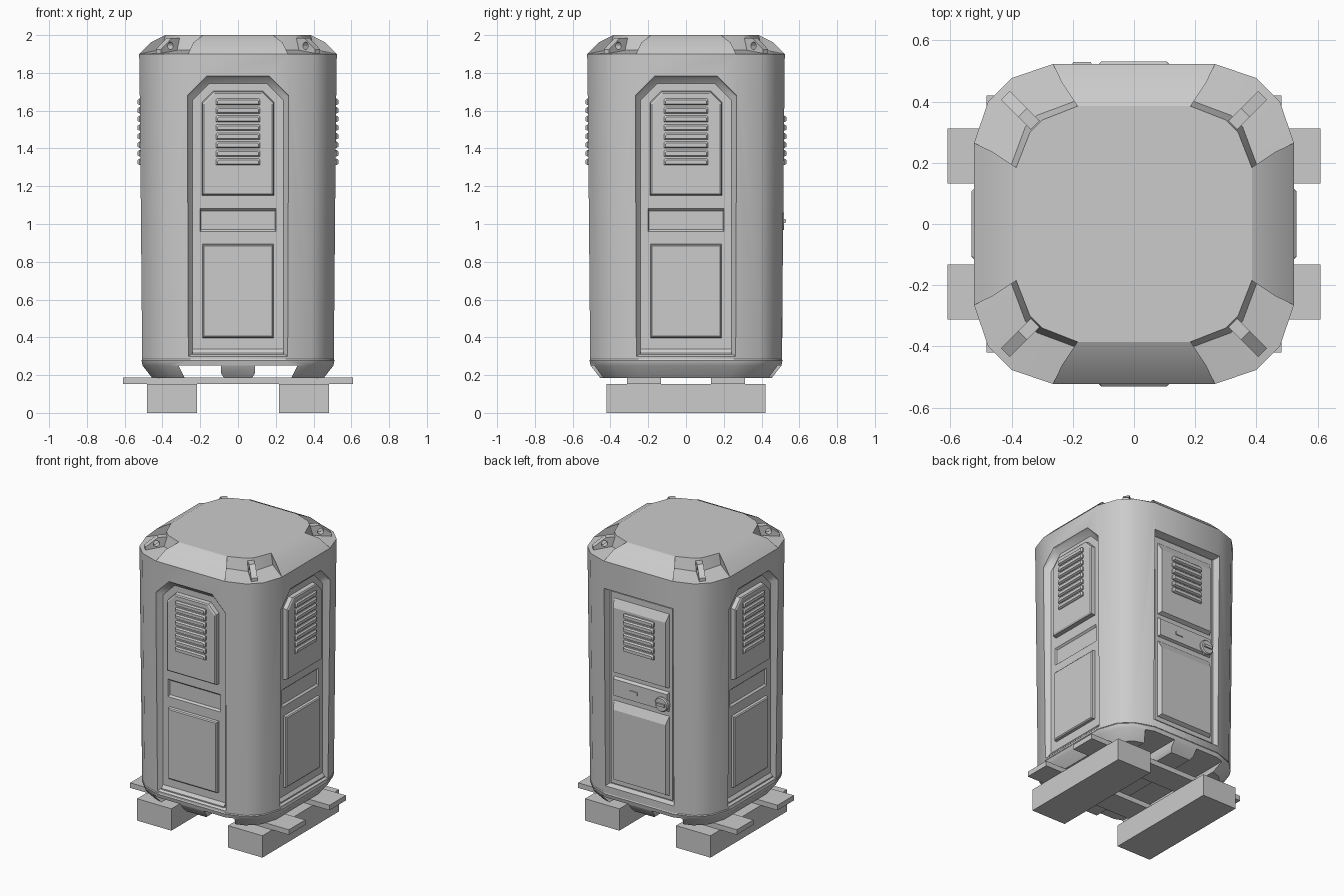
import bpy, bmesh, math
from mathutils import Matrix, Vector

cube = bpy.data.objects.get("Cube")
if cube:
    bpy.data.objects.remove(cube, do_unlink=True)

grey = bpy.data.materials.new("light_grey")
grey.use_nodes = True
grey.diffuse_color = (0.6, 0.6, 0.6, 1)
grey.node_tree.nodes["Principled BSDF"].inputs["Base Color"].default_value = (0.6, 0.6, 0.6, 1)


def finish(name, bm, turn=0.0):
    bmesh.ops.remove_doubles(bm, verts=bm.verts, dist=0.0001)
    bmesh.ops.recalc_face_normals(bm, faces=bm.faces)
    bm.transform(Matrix.Rotation(turn, 4, "Z"))
    mesh = bpy.data.meshes.new(name)
    bm.to_mesh(mesh)
    bm.free()
    mesh.materials.append(grey)
    ob = bpy.data.objects.new(name, mesh)
    bpy.context.collection.objects.link(ob)
    return ob


def loft(name, rings, turn=0.0):
    """Closed solid through a list of equal-length point rings."""
    bm = bmesh.new()
    loops = [[bm.verts.new(p) for p in ring] for ring in rings]
    for a, b in zip(loops, loops[1:]):
        for i in range(len(a)):
            j = (i + 1) % len(a)
            bm.faces.new((a[i], a[j], b[j], b[i]))
    bm.faces.new(loops[0])
    bm.faces.new(loops[-1])
    return finish(name, bm, turn)


def box(name, x0, x1, y0, y1, z0, z1):
    return loft(name, [[(x0, y0, z), (x1, y0, z), (x1, y1, z), (x0, y1, z)] for z in (z0, z1)])


def plate(w, z0, z1, depth, cut=0.0, x=0.0):
    """Upright outline on a wall; cut chamfers the two top corners."""
    pts = [(-w, z0), (w, z0)]
    if cut:
        pts += [(w, z1 - cut), (w - cut, z1), (cut - w, z1), (-w, z1 - cut)]
    else:
        pts += [(w, z1), (-w, z1)]
    return [(x + px, -depth, pz) for px, pz in pts]


def carve(ob, cutter):
    mod = ob.modifiers.new("carve", "BOOLEAN")
    mod.operation = "DIFFERENCE"
    mod.solver = "EXACT"
    mod.object = cutter
    bpy.context.view_layer.objects.active = ob
    bpy.ops.object.modifier_apply(modifier=mod.name)
    bpy.data.objects.remove(cutter, do_unlink=True)


def smooth(ob, degrees=35):
    bpy.ops.object.select_all(action="DESELECT")
    ob.select_set(True)
    bpy.context.view_layer.objects.active = ob
    bpy.ops.object.shade_smooth_by_angle(angle=math.radians(degrees))
    mod = ob.modifiers.new("even_normals", "WEIGHTED_NORMAL")
    mod.keep_sharp = True


def quarter(k, pts):
    return [Matrix.Rotation(k * math.pi / 2, 3, "Z") @ Vector(p) for p in pts]


def outline(half, z):
    """Rounded square with three facets on each corner."""
    s = half / 0.523
    corner = [(0.265, -0.523), (0.40, -0.477), (0.477, -0.40), (0.523, -0.265)]
    return [p for k in range(4) for p in quarter(k, [(x * s, y * s, z) for x, y in corner])]


# Cabin shell with a recess in every wall
cabin = loft("cabin_shell", [outline(0.509, 0.285), outline(0.523, 1.9)])
for k in range(4):
    turn = k * math.pi / 2
    if k == 2:
        rings = [plate(0.272, 0.32, 1.72, 0.56), plate(0.262, 0.335, 1.705, 0.505),
                 plate(0.25, 0.345, 1.695, 0.475)]
        carve(cabin, loft("cutter", rings, turn))
    else:
        rings = [plate(0.285, 0.28, 1.80, 0.56, 0.11), plate(0.262, 0.30, 1.775, 0.505, 0.10),
                 plate(0.24, 0.315, 1.745, 0.48, 0.09)]
        carve(cabin, loft("cutter", rings, turn))
        carve(cabin, loft("cutter", [plate(0.205, 0.95, 1.09, 0.49),
                                     plate(0.195, 0.97, 1.07, 0.468)], turn))
smooth(cabin)


# Wall panels and louvres
def louvres(side, turn, count, low, base):
    for i in range(count):
        z = low + i * 0.0455
        loft(f"{side}_louvre_{i + 1}",
             [plate(0.116, z, z + 0.034, base - 0.01, 0.006),
              plate(0.116, z, z + 0.034, 0.522, 0.006),
              plate(0.108, z + 0.005, z + 0.026, 0.531, 0.006)], turn)


for k, side in ((0, "front"), (1, "left"), (3, "right")):
    turn = k * math.pi / 2
    loft(f"{side}_vent_panel", [plate(0.192, 1.15, 1.705, 0.47, 0.06),
                                plate(0.188, 1.155, 1.70, 0.508, 0.06),
                                plate(0.18, 1.165, 1.692, 0.514, 0.057)], turn)
    loft(f"{side}_lower_panel", [plate(0.19, 0.395, 0.895, 0.47),
                                 plate(0.186, 0.40, 0.89, 0.497),
                                 plate(0.18, 0.407, 0.883, 0.503)], turn)
    loft(f"{side}_sill", [plate(0.24, 0.31, 0.35, 0.47), plate(0.24, 0.31, 0.318, 0.497)], turn)
    louvres(side, turn, 8, 1.312, 0.514)

# Back door with its latch
back = math.pi
loft("door_leaf", [plate(0.235, 0.355, 1.685, 0.465), plate(0.235, 0.355, 1.685, 0.485)], back)
for name, z0, z1 in (("door_upper_panel", 1.13, 1.65), ("door_lower_panel", 0.385, 0.94)):
    loft(name, [plate(0.215, z0, z1, 0.48), plate(0.212, z0, z1 - 0.01, 0.488),
                plate(0.20, z0 + 0.012, z1 - 0.06, 0.512)], back)
louvres("door", back, 6, 1.312, 0.51)
loft("latch_plate", [plate(0.215, 0.965, 1.105, 0.48), plate(0.205, 0.975, 1.09, 0.503)], back)
loft("latch_indicator", [plate(0.03, 1.02, 1.045, 0.50, 0, -0.05),
                         plate(0.028, 1.022, 1.043, 0.508, 0, -0.05)], back)


def disc(r, depth, x, z, n=24):
    return [(x + r * math.cos(a), -depth, z + r * math.sin(a))
            for a in (2 * math.pi * i / n for i in range(n))]


smooth(loft("latch_knob", [disc(0.05, 0.49, 0.17, 1.015), disc(0.05, 0.512, 0.17, 1.015),
                           disc(0.044, 0.52, 0.17, 1.015)], back))
loft("latch_grip", [plate(0.032, 1.005, 1.027, 0.51, 0, 0.17),
                    plate(0.03, 1.007, 1.025, 0.529, 0, 0.17)], back)

# Roof with sloped sides and stepped corner shelves
bm = bmesh.new()
crown, eave = [], []
for k in range(4):
    def face(*pts):
        bm.faces.new([bm.verts.new(p) for p in quarter(k, pts)])
    low, mid, top = (0.265, -0.523, 1.9), (0.235, -0.46, 1.962), (0.185, -0.385, 2.0)
    flip = [(-x, y, z) for x, y, z in (low, mid, top)]
    face(flip[0], low, mid, flip[1])
    face(flip[1], mid, top, flip[2])
    edge = [low, (0.40, -0.477, 1.9), (0.477, -0.40, 1.9), (0.523, -0.265, 1.9)]
    rim = [top, (0.30, -0.34, 2.0), (0.34, -0.30, 2.0), (0.385, -0.185, 2.0)]
    foot = [(0.192, -0.402, 1.925), (0.318, -0.355, 1.92),
            (0.355, -0.318, 1.92), (0.402, -0.192, 1.925)]
    for i in range(3):
        face(edge[i], edge[i + 1], foot[i + 1], foot[i])
        face(foot[i], foot[i + 1], rim[i + 1], rim[i])
    face(low, foot[0], top, mid)
    face(edge[3], (0.46, -0.235, 1.962), rim[3], foot[3])
    crown += quarter(k, rim)
    eave += quarter(k, edge)
bm.faces.new([bm.verts.new(p) for p in crown])
bm.faces.new([bm.verts.new(p) for p in eave])
smooth(finish("roof", bm), 25)

# Lifting lugs on the roof corners
profile = [(0.43, 1.895), (0.43, 1.985), (0.515, 1.985), (0.595, 1.925), (0.595, 1.895)]
for k in range(4):
    turn = math.pi / 4 + k * math.pi / 2
    lug = loft(f"lifting_lug_{k + 1}", [[(r, y, z) for r, z in profile] for y in (-0.02, 0.02)], turn)
    hole = loft("cutter", [disc(0.02, d, 0.525, 1.943, 16) for d in (-0.1, 0.1)], turn)
    carve(lug, hole)

# Base skirt with two fork channels
skirt = loft("base_skirt", [outline(0.455, 0.186), outline(0.505, 0.25),
                            outline(0.511, 0.278), outline(0.505, 0.288)])
for s in (-1, 1):
    section = [(0.09, 0.252), (0.09, 0.21), (0.065, 0.17), (0.275, 0.17), (0.315, 0.252)]
    carve(skirt, loft("cutter", [[(s * x, y, z) for x, z in section] for y in (-0.7, 0.7)]))
smooth(skirt)

# Pallet planks and beams
for s, side in ((1, "back"), (-1, "front")):
    y = s * 0.223
    box(f"{side}_plank", -0.61, 0.61, y - 0.09, y + 0.09, 0.152, 0.187)
for s, side in ((1, "left"), (-1, "right")):
    x = s * 0.35
    box(f"{side}_beam", x - 0.132, x + 0.132, -0.42, 0.42, 0.0, 0.152)
